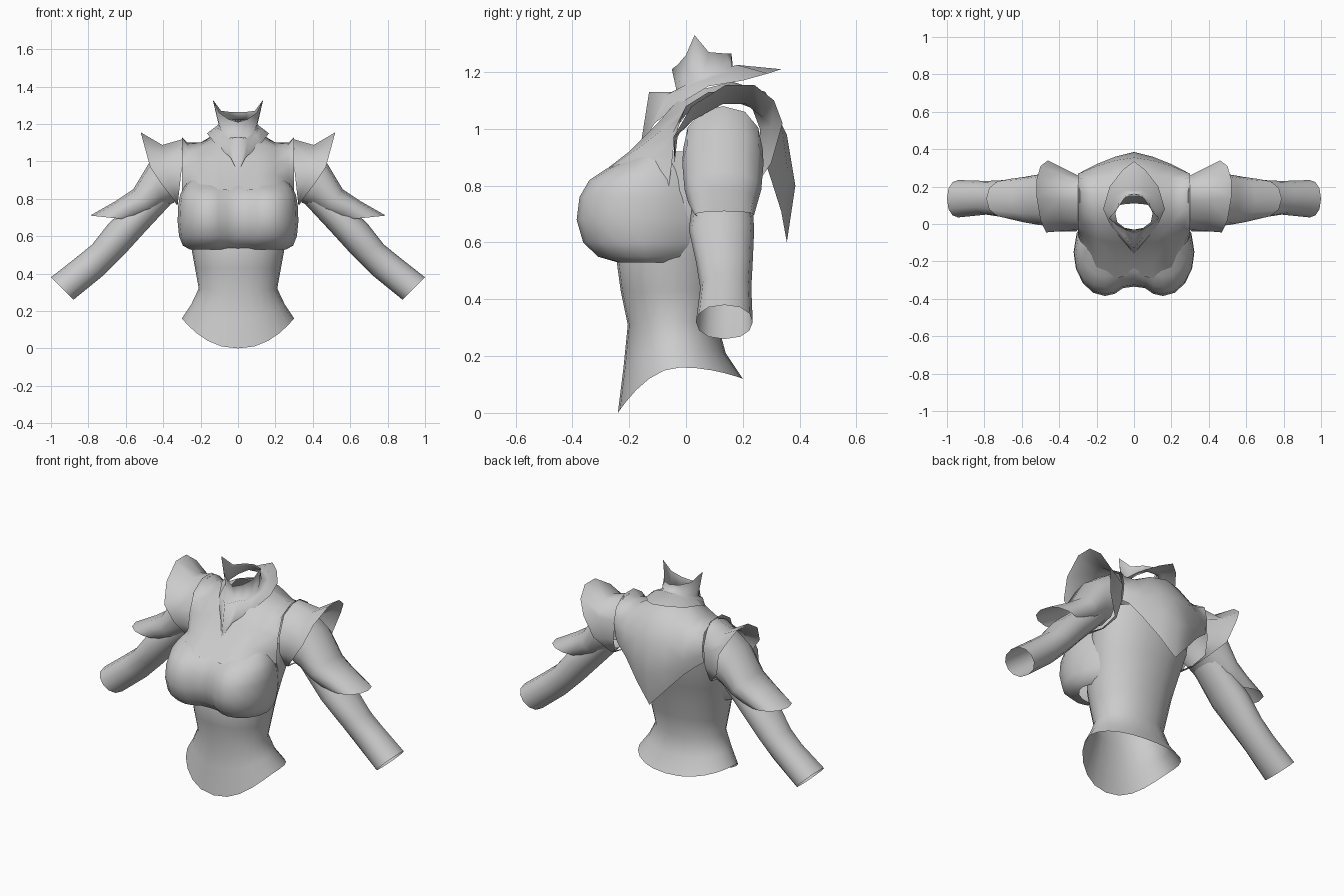
import bpy, bmesh, math

grey = bpy.data.materials.new("cloth_grey")
grey.diffuse_color = (0.6, 0.6, 0.6, 1)


def loft(name, rows, closed=False, mirror=True, skip=()):
    """Skin a list of equal-length point rows; optionally mirror across x."""
    bm = bmesh.new()
    grid = [[bm.verts.new(p) for p in row] for row in rows]
    n = len(rows[0])
    for i in range(len(rows) - 1):
        for j in range(n if closed else n - 1):
            if (i, j) in skip:
                continue
            k = (j + 1) % n
            bm.faces.new((grid[i][j], grid[i][k], grid[i + 1][k], grid[i + 1][j]))
    loose = [v for v in bm.verts if not v.link_faces]
    bmesh.ops.delete(bm, geom=loose, context='VERTS')
    bmesh.ops.recalc_face_normals(bm, faces=bm.faces)
    for f in bm.faces:
        f.smooth = True
    me = bpy.data.meshes.new(name)
    bm.to_mesh(me)
    bm.free()
    me.materials.append(grey)
    ob = bpy.data.objects.new(name, me)
    bpy.context.collection.objects.link(ob)
    if mirror:
        m = ob.modifiers.new("mirror", 'MIRROR')
        m.merge_threshold = 0.002
    return ob


def tube(name, sections, n=12):
    """Sections: top (x, z), bottom (x, z), y centre, y half width."""
    rows = []
    for (tx, tz), (bx, bz), yc, hw in sections:
        row = []
        for i in range(n):
            a = math.tau * i / n
            c, s = math.cos(a), math.sin(a)
            row.append(((tx + bx) / 2 + c * (tx - bx) / 2,
                        yc + hw * math.copysign(abs(s) ** 0.85, s),
                        (tz + bz) / 2 + c * (tz - bz) / 2))
        rows.append(row)
    return loft(name, rows, closed=True)


# Torso: rings with half width, front y, back y, z at front / side / back
torso_rings = [
    (0.30, -0.24, 0.20, 0.00, 0.16, 0.12),
    (0.25, -0.22, 0.14, 0.16, 0.235, 0.21),
    (0.21, -0.205, 0.11, 0.31, 0.32, 0.32),
    (0.23, -0.23, 0.14, 0.43, 0.43, 0.45),
    (0.25, -0.245, 0.165, 0.54, 0.54, 0.56),
    (0.27, -0.21, 0.20, 0.66, 0.66, 0.68),
    (0.295, -0.17, 0.245, 0.80, 0.80, 0.81),
    (0.30, -0.13, 0.255, 0.92, 0.92, 0.94),
]
rows = []
for w, yf, yb, zf, zs, zb in torso_rings:
    row = []
    for i in range(24):
        a = math.tau * i / 24
        c, s = math.cos(a), math.sin(a)
        y0 = (yf + yb) / 2
        z_end = zb if s > 0 else zf
        y_end = yb if s > 0 else yf
        row.append((w * math.copysign(abs(c) ** 0.9, c),
                    y0 + (y_end - y0) * abs(s), zs + (z_end - zs) * s * s))
    rows.append(row)
loft("torso", rows, closed=True, mirror=False)

# Bust: lobe arcs meeting at the centre line
bust_rows = [  # z, centre x, centre y, radius x, radius y, centre line y
    (0.53, 0.13, -0.13, 0.13, 0.11, -0.235),
    (0.55, 0.145, -0.14, 0.15, 0.17, -0.275),
    (0.60, 0.15, -0.15, 0.165, 0.212, -0.315),
    (0.68, 0.155, -0.15, 0.168, 0.235, -0.335),
    (0.76, 0.155, -0.15, 0.165, 0.225, -0.325),
    (0.82, 0.155, -0.14, 0.155, 0.20, -0.295),
    (0.86, 0.15, -0.12, 0.14, 0.16, -0.255),
    (0.90, 0.14, -0.10, 0.12, 0.09, -0.18),
]
rows = []
for z, cx, cy, rx, ry, yc in bust_rows:
    arc = [math.radians(d) for d in (-50, -25, 0, 22, 45, 68, 90, 108, 125)]
    rows.append([(cx + rx * math.cos(a), cy - ry * math.sin(a), z) for a in arc]
                + [(0, yc, z)])
loft("bust", rows)

# Yoke and back cape: columns from bust over the shoulder to the cape hem
centre = [(-.27, .84), (-.19, .91), (-.10, 1.0), (-.04, 1.08), (.05, 1.12),
          (.15, 1.17), (.28, 1.13), (.355, .98), (.385, .80), (.355, .60)]
inner = [(-.29, .85), (-.20, .92), (-.10, 1.02), (-.03, 1.10), (.06, 1.14),
         (.14, 1.16), (.26, 1.12), (.34, .99), (.36, .84), (.335, .71)]
middle = [(-.25, .86), (-.17, .93), (-.08, 1.0), (.0, 1.07), (.08, 1.09),
          (.16, 1.10), (.25, 1.07), (.31, .98), (.32, .90), (.30, .82)]
outer = [(-.14, .83), (-.10, .90), (-.05, .98), (.0, 1.05), (.08, 1.09),
         (.16, 1.10), (.24, 1.07), (.28, 1.0), (.285, .94), (.28, .88)]
seam = [(-.06, .80), (-.05, .88), (-.04, .97), (.0, 1.08), (.08, 1.13),
        (.17, 1.13), (.25, 1.08), (.27, 1.0), (.265, .95), (.255, .90)]
cols = [[(x, y, z) for y, z in col] for x, col in
        ((0, centre), (.1, inner), (.2, middle), (.27, outer), (.30, seam))]
loft("yoke_and_cape", cols, skip={(0, 3), (0, 4)})

# Shoulder guards: flaring shells around the top of each sleeve
base = [(.29, .12, 1.12), (.29, .03, 1.08), (.30, -.03, .97), (.31, -.04, .88),
        (.32, .0, .79), (.32, .12, .77), (.32, .23, .79), (.31, .26, .88),
        (.30, .26, 1.0), (.30, .23, 1.08), (.29, .18, 1.12)]
rim = [(.52, .14, 1.155), (.50, .02, 1.08), (.47, -.045, .97), (.41, -.04, .88),
       (.34, .0, .79), (.33, .12, .77), (.34, .24, .79), (.42, .30, .88),
       (.46, .34, 1.02), (.50, .31, 1.10), (.52, .24, 1.155)]
mid = []
for p, q in zip(base, rim):
    m = [(a + b) / 2 for a, b in zip(p, q)]
    m[2] -= 0.05 if m[2] > 1.05 else 0
    mid.append(tuple(m))
loft("shoulder_guard", [base, mid, rim], closed=True)

# Upper sleeves with a pointed flared hem
tube("upper_sleeve", [
    ((.36, 1.08), (.34, .78), .13, .14),
    ((.47, 1.0), (.40, .755), .13, .143),
    ((.56, .85), (.46, .72), .13, .135),
    ((.65, .79), (.52, .69), .13, .122),
    ((.79, .71), (.55, .685), .135, .105)])

# Forearm sleeves
tube("lower_sleeve", [
    ((.50, .84), (.36, .77), .13, .10),
    ((.69, .67), (.50, .62), .125, .115),
    ((.78, .555), (.60, .51), .135, .10),
    ((.86, .49), (.72, .39), .14, .09),
    ((1.0, .38), (.88, .26), .135, .10)])

# Collar: folded outer flap with a front keel, then a standing neck with points
flap = [(0, -.16, .94), (.04, -.11, 1.02), (.12, -.02, 1.09), (.165, .08, 1.15),
        (.13, .20, 1.17), (.06, .29, 1.195), (0, .335, 1.21)]
fold = [(0, -.13, 1.13), (.05, -.07, 1.12), (.10, -.02, 1.14), (.12, .06, 1.17),
        (.10, .15, 1.20), (.05, .18, 1.225), (0, .18, 1.225)]
neck = [(0, -.03, 1.12), (.05, -.02, 1.13), (.09, .01, 1.16), (.10, .06, 1.18),
        (.08, .12, 1.20), (.04, .16, 1.22), (0, .165, 1.22)]
top = [(0, -.05, 1.21), (.05, -.03, 1.225), (.10, .0, 1.26), (.135, .03, 1.33),
       (.09, .08, 1.27), (.05, .14, 1.265), (0, .16, 1.265)]
loft("collar", [flap, fold, neck, top])
